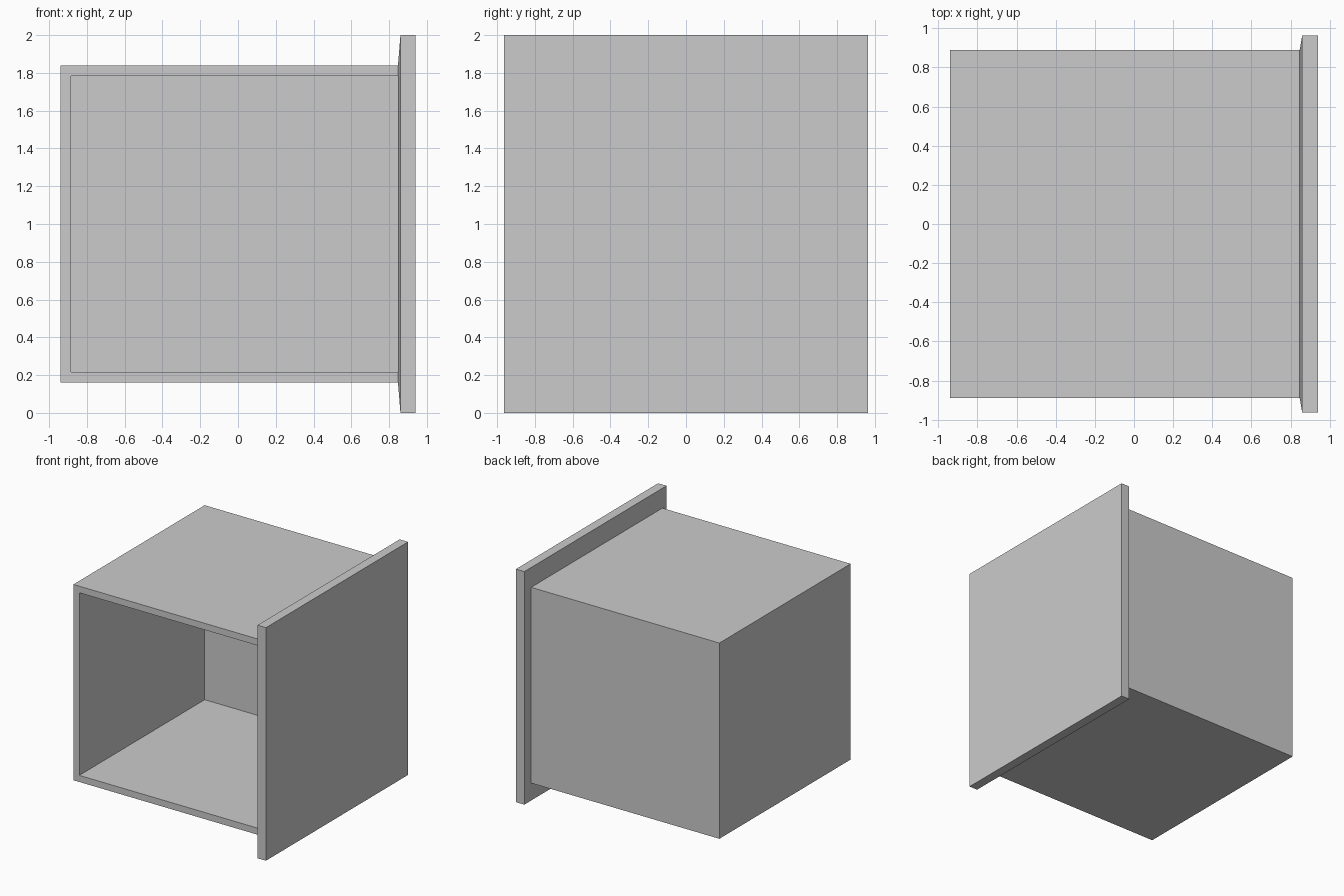
import bpy
import bmesh
from mathutils import Vector

if "Cube" in bpy.data.objects:
    bpy.data.objects.remove(bpy.data.objects["Cube"], do_unlink=True)

# Single plain grey
grey = bpy.data.materials.new("plain grey")
grey.use_nodes = True
colour = (0.6, 0.6, 0.6, 1)
grey.diffuse_color = colour
grey.node_tree.nodes["Principled BSDF"].inputs["Base Color"].default_value = colour


def block(low, high):
    """Box-shaped bmesh between two corners."""
    bm = bmesh.new()
    bmesh.ops.create_cube(bm, size=1)
    low, high = Vector(low), Vector(high)
    for v in bm.verts:
        v.co = (low + high) / 2 + v.co * (high - low)
    bm.normal_update()
    return bm


def face_towards(bm, direction):
    return max(bm.faces, key=lambda f: f.normal.dot(Vector(direction)))


def finish(bm, name):
    bmesh.ops.recalc_face_normals(bm, faces=bm.faces[:])
    mesh = bpy.data.meshes.new(name)
    bm.to_mesh(mesh)
    bm.free()
    mesh.materials.append(grey)
    bpy.context.collection.objects.link(bpy.data.objects.new(name, mesh))


WALL = 0.08
DEPTH, HALF_HEIGHT = 0.89, 0.84

# Hollow box, open at the front; its +x wall is buried in the panel
bm = block((-0.94, -DEPTH, 1 - HALF_HEIGHT), (0.93, DEPTH, 1 + HALF_HEIGHT))
mouth = face_towards(bm, (0, -1, 0))
bmesh.ops.inset_region(bm, faces=[mouth], thickness=WALL)
moved = bmesh.ops.extrude_face_region(bm, geom=[mouth])["geom"]
bmesh.ops.translate(bm, vec=(0, 2 * DEPTH - WALL, 0),
                    verts=[g for g in moved if isinstance(g, bmesh.types.BMVert)])
if mouth.is_valid:
    bmesh.ops.delete(bm, geom=[mouth], context="FACES_ONLY")
finish(bm, "open_box")

# Wide end panel whose inner side slopes up slightly to meet the box
bm = block((0.86, -0.964, 0), (0.94, 0.964, 2))
inner = face_towards(bm, (-1, 0, 0))
bmesh.ops.inset_region(bm, faces=[inner], thickness=0.05)
for v in inner.verts:
    v.co = (0.847,
            DEPTH if v.co.y > 0 else -DEPTH,
            1 + (HALF_HEIGHT if v.co.z > 1 else -HALF_HEIGHT))
finish(bm, "end_panel")
